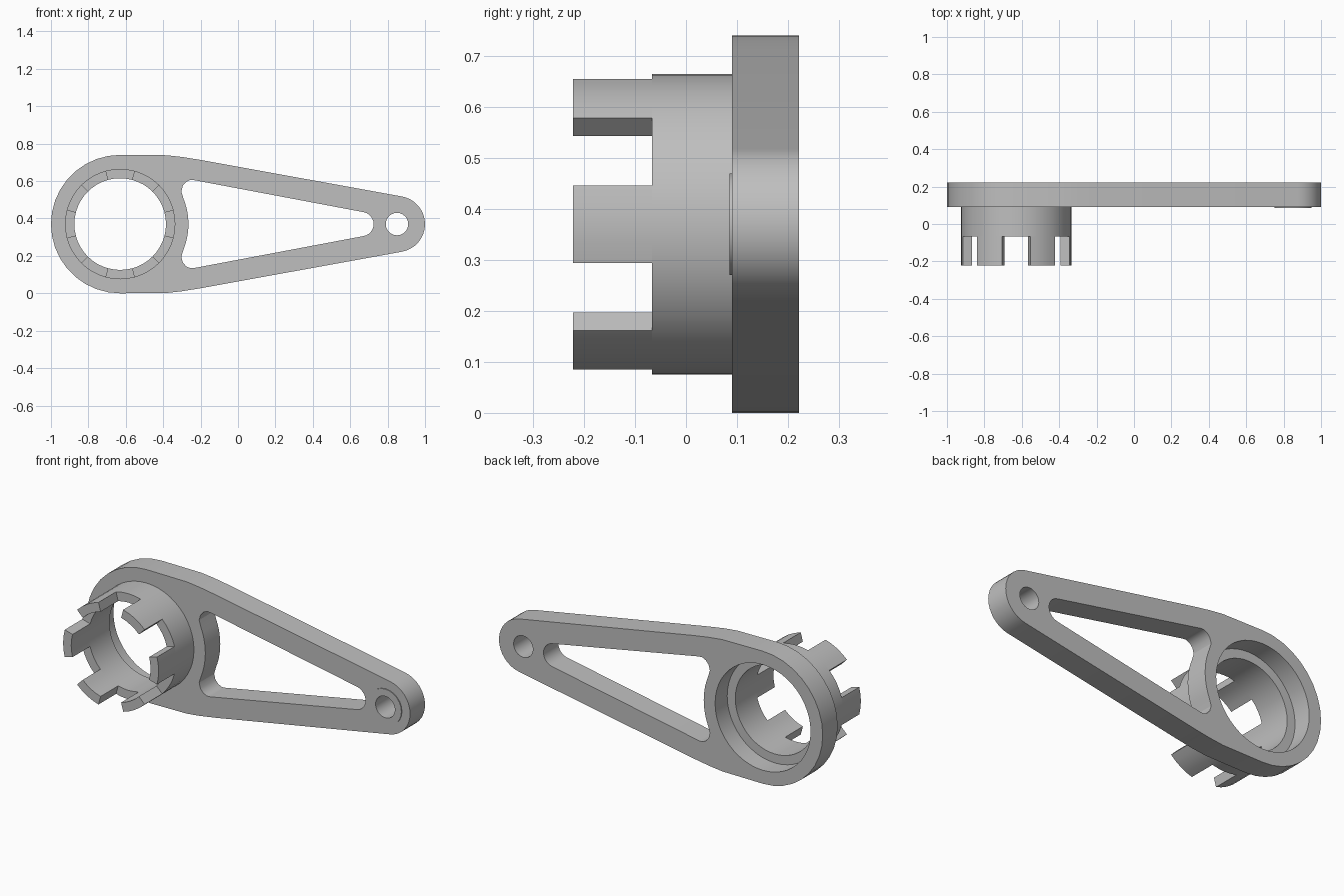
import bpy, bmesh
from math import radians, cos, sin, pi

if "Cube" in bpy.data.objects:
    bpy.data.objects.remove(bpy.data.objects["Cube"])

grey = bpy.data.materials.new("plain grey")
grey.use_nodes = True
colour = (0.52, 0.52, 0.52, 1)
grey.diffuse_color = colour
grey.node_tree.nodes["Principled BSDF"].inputs["Base Color"].default_value = colour

MID = 0.37          # height of the long axis
HUB, TIP = -0.63, 0.85
BORE, TUBE = 0.245, 0.295


def arc(cx, r, start, end, steps):
    angles = [radians(start + (end - start) * i / steps) for i in range(steps + 1)]
    return [(cx + r * cos(a), r * sin(a)) for a in angles]


def circle(cx, r, steps=48):
    return arc(cx, r, 0, 360, steps)[:-1]


def mirrored(half):
    """Close a half outline by reflecting it over the long axis."""
    return half + [(x, -z) for x, z in reversed(half) if abs(z) > 1e-5]


def extruded(name, loops, y0, y1):
    """Solid from an outline and holes in the xz plane, between two depths."""
    curve = bpy.data.curves.new(name, "CURVE")
    curve.dimensions = "2D"
    curve.fill_mode = "BOTH"
    curve.extrude = (y1 - y0) / 2
    for loop in loops:
        spline = curve.splines.new("POLY")
        spline.points.add(len(loop) - 1)
        for p, (x, z) in zip(spline.points, loop):
            p.co = (x, z, 0, 1)
        spline.use_cyclic_u = True
    obj = bpy.data.objects.new(name, curve)
    obj.rotation_euler.x = pi / 2
    obj.location = (0, (y0 + y1) / 2, MID)
    bpy.context.collection.objects.link(obj)
    bpy.ops.object.select_all(action="DESELECT")
    obj.select_set(True)
    bpy.context.view_layer.objects.active = obj
    bpy.ops.object.convert(target="MESH")
    obj = bpy.context.view_layer.objects.active
    # weld caps to walls
    bm = bmesh.new()
    bm.from_mesh(obj.data)
    bmesh.ops.remove_doubles(bm, verts=bm.verts, dist=1e-4)
    bmesh.ops.recalc_face_normals(bm, faces=bm.faces)
    bm.to_mesh(obj.data)
    bm.free()
    obj.data.materials.clear()
    obj.data.materials.append(grey)
    bpy.ops.object.shade_smooth_by_angle(angle=radians(30))
    return obj


# Arm plate with hub bore, tapered window and tip hole
outline = mirrored(arc(TIP, 0.15, 0, 80, 8)
                   + [(-0.2, 0.343), (-0.3, 0.359), (-0.38, 0.368)]
                   + arc(HUB, 0.37, 90, 180, 9))
window = mirrored(arc(0.66, 0.065, 0, 80, 6)
                  + [(-0.235, 0.235), (-0.255, 0.236), (-0.278, 0.225),
                     (-0.295, 0.205), (-0.303, 0.175)]
                  + arc(HUB, 0.365, 22, 0, 5))
extruded("arm_plate", [outline, window, circle(HUB, TUBE), circle(TIP, 0.06, 24)],
         0.09, 0.222)

# Hub tube, its back end forming the ledge inside the bore
extruded("hub_tube", [circle(HUB, TUBE), circle(HUB, BORE)], -0.067, 0.115)

# Six teeth on the front rim of the tube
for i in range(6):
    a = 60 * i
    sector = arc(HUB, TUBE, a - 15, a + 15, 4) + arc(HUB, BORE, a + 15, a - 15, 4)
    extruded(f"hub_tooth_{i + 1}", [sector], -0.222, -0.067)

# Thin washer face around the tip hole
extruded("tip_washer", [circle(TIP, 0.1, 24), circle(TIP, 0.06, 24)], 0.085, 0.09)
